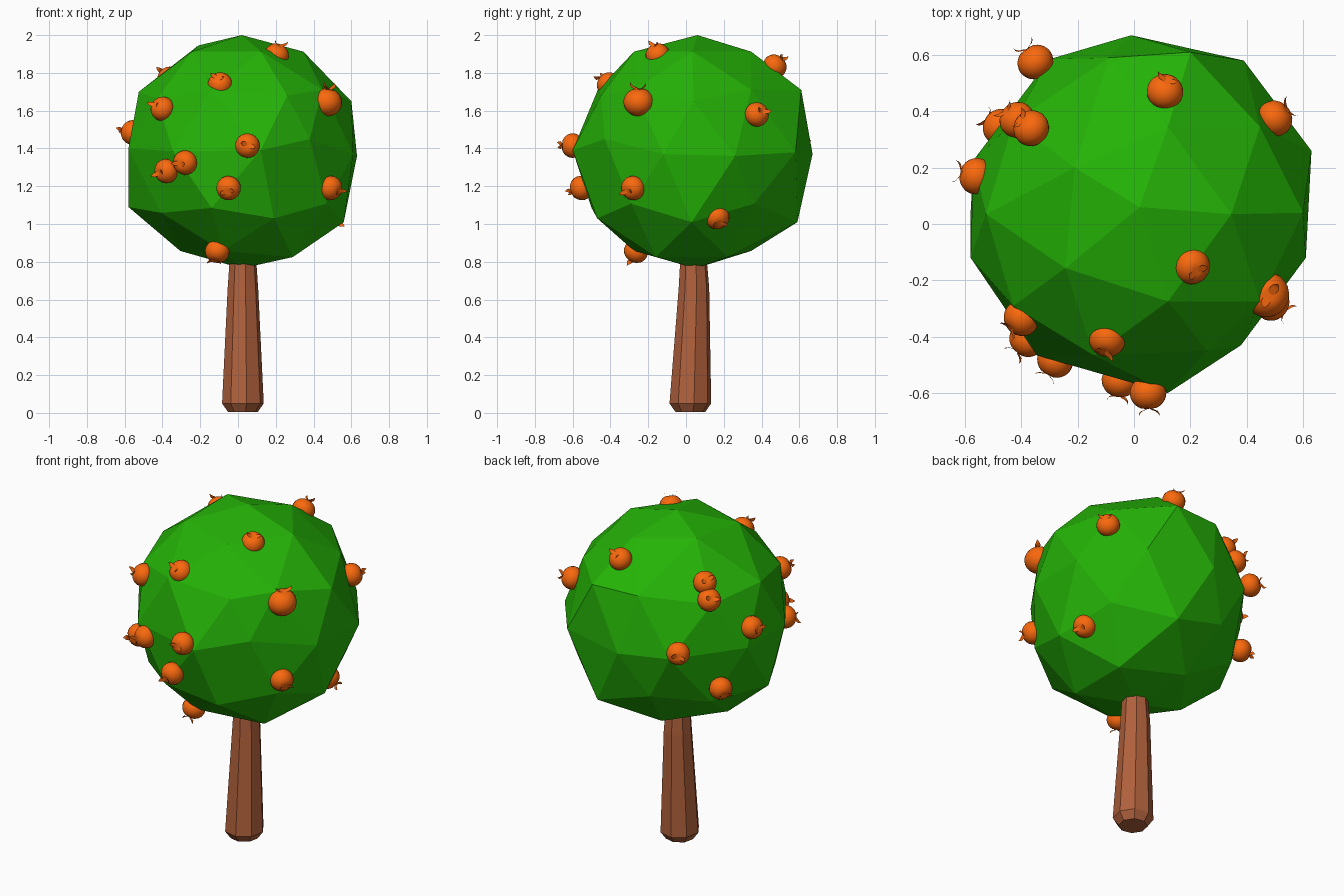
import bpy, bmesh, math, random
from mathutils import Vector, Matrix

if "Cube" in bpy.data.objects:
    bpy.data.objects.remove(bpy.data.objects["Cube"])

random.seed(4)
CENTRE = Vector((0.02, 0.035, 1.385))
R = 0.62


def material(name, rgb):
    m = bpy.data.materials.new(name)
    m.diffuse_color = (*rgb, 1)
    m.use_nodes = True
    m.node_tree.nodes["Principled BSDF"].inputs["Base Color"].default_value = m.diffuse_color
    return m


def add_object(name, bm, mat, smooth=False):
    me = bpy.data.meshes.new(name)
    bm.to_mesh(me)
    bm.free()
    me.materials.append(mat)
    for p in me.polygons:
        p.use_smooth = smooth
    ob = bpy.data.objects.new(name, me)
    bpy.context.collection.objects.link(ob)
    return ob


green = material("foliage_green", (0.018, 0.45, 0.002))
brown = material("bark_brown", (0.44, 0.12, 0.045))
orange = material("fruit_orange", (0.95, 0.14, 0.004))

# Crown: low-poly icosphere with some corners nudged
bm = bmesh.new()
bmesh.ops.create_icosphere(bm, subdivisions=2, radius=R, matrix=Matrix.Translation(CENTRE))
nudges = [(0.02, 0.06, 2.0), (0.12, -0.60, 1.39), (0.38, -0.43, 1.45),
          (0.61, -0.12, 1.37), (0.63, 0.26, 1.36), (0.39, 0.58, 1.38),
          (-0.01, 0.67, 1.37), (-0.30, 0.585, 1.38), (-0.58, -0.12, 1.40),
          (-0.58, 0.04, 1.09), (-0.14, -0.50, 1.085), (0.19, -0.47, 1.03),
          (0.60, 0.04, 1.65), (0.26, -0.45, 1.68),
          (0.20, 0.61, 1.71), (-0.09, 0.59, 1.71), (-0.21, 0.20, 1.945),
          (-0.525, 0.035, 1.70), (0.18, 0.59, 1.01), (0.56, 0.03, 1.01),
          (0.29, -0.16, 0.825), (0.29, 0.22, 0.825), (0.02, 0.05, 0.765)]
start = [(v, v.co.copy()) for v in bm.verts]
for n in nudges:
    t = Vector(n)
    min(start, key=lambda s: (s[1] - t).length)[0].co = t
add_object("crown", bm, green)

# Trunk: tapered, slightly leaning octagon with a chamfered foot
bm = bmesh.new()
rings = []
for z, r, cy in [(0.005, 0.08, 0.023), (0.05, 0.112, 0.023), (0.66, 0.082, 0.042),
                 (0.80, 0.072, 0.04), (1.0, 0.066, 0.04)]:
    rings.append([bm.verts.new((0.026 + r * math.cos(math.radians(45 * i + 10)),
                                cy + r * math.sin(math.radians(45 * i + 10)), z))
                  for i in range(8)])
for a, b in zip(rings, rings[1:]):
    for i in range(8):
        j = (i + 1) % 8
        bm.faces.new((a[i], a[j], b[j], b[i]))
bm.faces.new(rings[0][::-1])
bm.faces.new(rings[-1])
add_object("trunk", bm, brown)


# Fruit: slightly flattened sphere with a shallow dimple and two curled leaves
def fruit_mesh():
    bm = bmesh.new()
    bmesh.ops.create_uvsphere(bm, u_segments=20, v_segments=14, radius=0.065)
    for v in bm.verts:
        d = math.hypot(v.co.x, v.co.y) / 0.065
        v.co.z *= 0.92
        if v.co.z > 0:
            v.co.z -= 0.006 * max(0, 1 - d / 0.45)
    spine = [(0.0, 0.050, 0.004), (0.013, 0.059, 0.012), (0.027, 0.064, 0.012),
             (0.036, 0.072, 0.007), (0.039, 0.082, 0.001)]
    for s in (-1, 1):
        rows = [(bm.verts.new((s * x, -w, z)), bm.verts.new((s * x, w, z)))
                for x, z, w in spine]
        for p, q in zip(rows, rows[1:]):
            f = (p[0], q[0], q[1], p[1])
            bm.faces.new(f if s > 0 else f[::-1])
    return bm


fruits = [(0.205, -0.15, 1.895), (-0.095, -0.41, 1.74), (-0.40, -0.335, 1.61),
          (0.47, -0.25, 1.645), (0.05, -0.60, 1.415), (-0.28, -0.485, 1.325),
          (-0.38, -0.41, 1.28), (-0.05, -0.555, 1.19), (0.49, -0.28, 1.19),
          (-0.11, -0.265, 0.855), (0.49, 0.165, 1.035), (0.50, 0.375, 1.58),
          (0.11, 0.47, 1.835), (-0.35, 0.575, 1.425), (-0.415, 0.37, 1.69),
          (-0.365, 0.34, 1.77), (-0.56, 0.17, 1.485), (-0.475, 0.345, 1.16)]
for i, p in enumerate(fruits):
    p = Vector(p)
    big = i == 3    # one larger fruit sits upright
    ob = add_object(f"fruit_{i + 1}", fruit_mesh(), orange, True)
    axis = Vector((0.15, -0.05, 1)) if big else p - CENTRE
    rot = axis.to_track_quat('Z', 'Y').to_matrix().to_4x4()
    ob.matrix_world = (Matrix.Translation(p) @ rot
                       @ Matrix.Rotation(random.uniform(-0.4, 0.4), 4, 'Z')
                       @ Matrix.Scale(1.25 if big else 1.0, 4))
